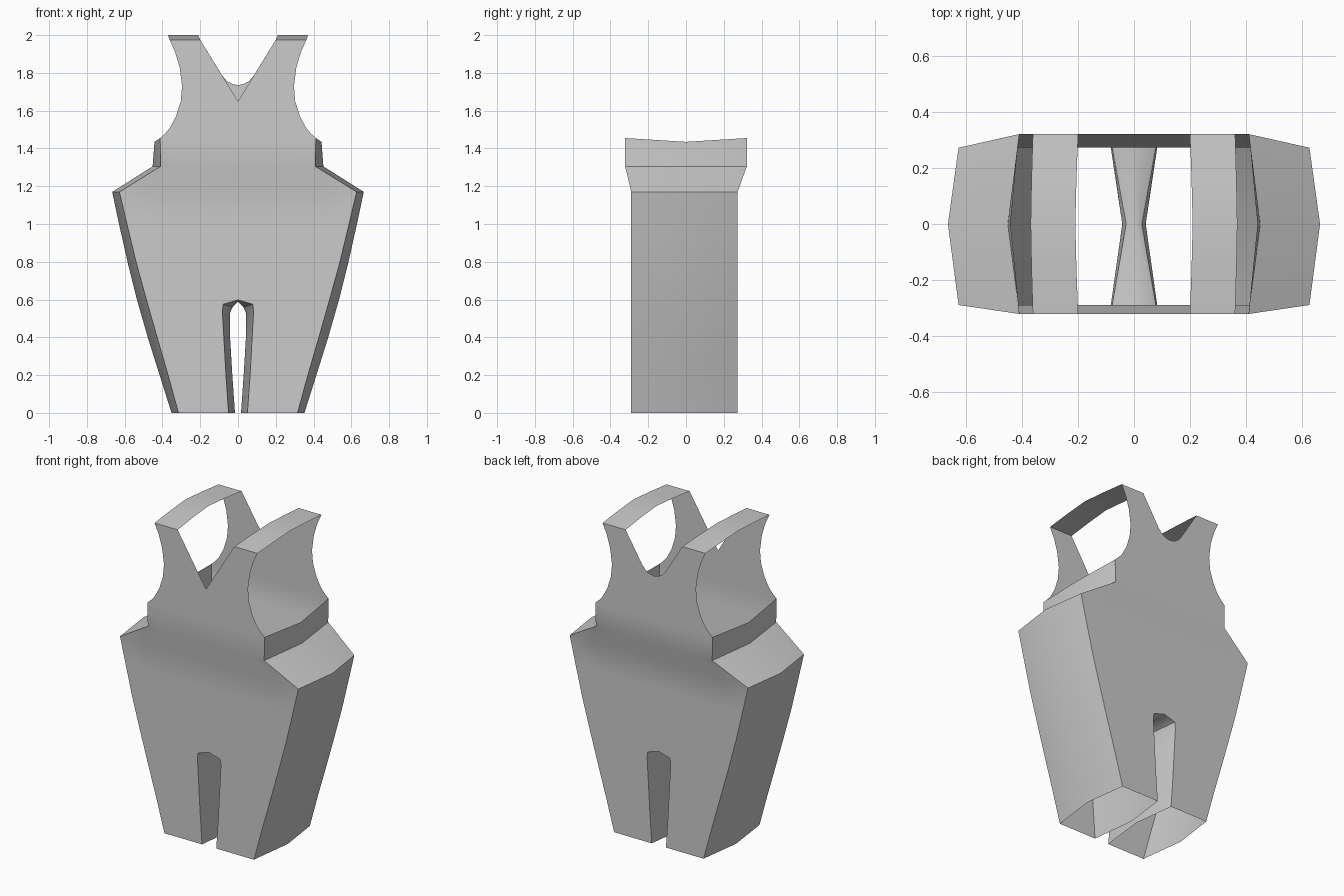
import bpy, math

if "Cube" in bpy.data.objects:
    bpy.data.objects.remove(bpy.data.objects["Cube"])


def interp(pts, z):
    # piecewise-linear lookup of (z, value) pairs
    if z <= pts[0][0]:
        return pts[0][1]
    for (z0, a), (z1, b) in zip(pts, pts[1:]):
        if z <= z1:
            return a + (b - a) * (z - z0) / (z1 - z0)
    return pts[-1][1]


def sheet(name, rows):
    # open cloth grid from equal-length rows, mirrored across x = 0
    n = len(rows[0])
    verts = [p for r in rows for p in r]
    faces = [(i * n + j, i * n + j + 1, (i + 1) * n + j + 1, (i + 1) * n + j)
             for i in range(len(rows) - 1) for j in range(n - 1)]
    me = bpy.data.meshes.new(name)
    me.from_pydata(verts, [], faces)
    me.validate()
    ob = bpy.data.objects.new(name, me)
    bpy.context.collection.objects.link(ob)
    m = ob.modifiers.new("mirror", 'MIRROR')
    m.use_clip = True
    m.merge_threshold = 0.0005
    bpy.ops.object.select_all(action='DESELECT')
    ob.select_set(True)
    bpy.context.view_layer.objects.active = ob
    bpy.ops.object.shade_smooth_by_angle(angle=math.radians(25))
    return ob


# outlines as (z, x) or (z, y)
outer = [(0, .315), (.2, .37), (.4, .428), (.6, .485), (.8, .54), (1, .588), (1.17, .628),
         (1.305, .41), (1.455, .412), (1.48, .385), (1.51, .36), (1.57, .328), (1.65, .303),
         (1.73, .296), (1.83, .309), (1.91, .333), (1.975, .362)]
outer_mid = [(0, .352), (.2, .415), (.4, .478), (.6, .535), (.8, .585), (1, .63), (1.17, .666),
             (1.305, .452), (1.435, .442)]
leg_in = [(0, .05), (.2, .064), (.4, .075), (.54, .083), (.575, .078), (.598, 0)]
leg_mid = [(0, .016), (.2, .03), (.4, .042), (.53, .042), (.56, .028), (.588, 0)]
neck_front = [(1.65, 0), (1.975, .2)]
neck_back = [(1.735, 0), (1.741, .03), (1.755, .057), (1.785, .083), (1.975, .2)]
depth_front = [(1.17, -.29), (1.305, -.322)]
depth_back = [(1.17, .273), (1.305, .322)]


# front and back panels with leg gap, armholes and neckline
def panel(name, neck, depth):
    zs = sorted({p[0] for t in (outer, leg_in, neck) for p in t})
    rows = []
    for z in zs:
        a = interp(leg_in, z) if z < 1 else interp(neck, z)
        b, y = interp(outer, z), interp(depth, z)
        rows.append([(a + (b - a) * k / 4, y, z) for k in range(5)])
    sheet(name, rows)


panel("front_panel", neck_front, depth_front)
panel("back_panel", neck_back, depth_back)

# side panels, bulging along the middle seam
rows = []
for (z, x), (zm, xm) in zip(outer[:9], outer_mid):
    rows.append([(x, interp(depth_front, z), z), (xm, 0, zm), (x, interp(depth_back, z), z)])
sheet("side_panel", rows)

# inner leg and crotch strip
sheet("inner_leg_panel",
      [[(x, -.29, z), (xm, 0, zm), (x, .273, z)] for (z, x), (zm, xm) in zip(leg_in, leg_mid)])

# shoulder straps
strap = [(-.322, .2, .362, 1.975), (-.16, .206, .367, 1.989), (0, .21, .37, 2.0),
         (.16, .206, .367, 1.989), (.322, .2, .362, 1.975)]
sheet("shoulder_strap", [[(a, y, z), (b, y, z)] for y, a, b, z in strap])
